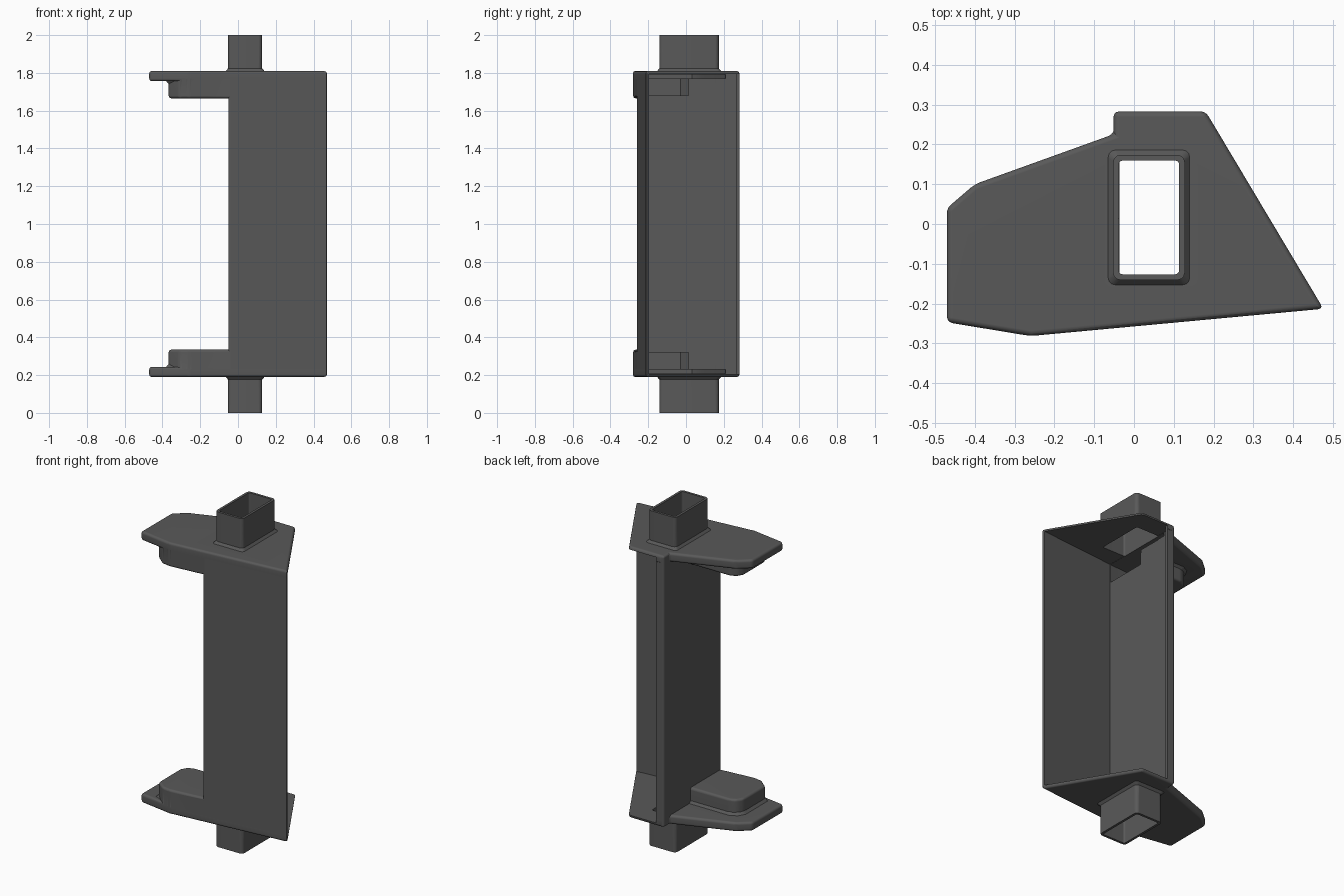
import bpy, bmesh, math

if "Cube" in bpy.data.objects:
    bpy.data.objects.remove(bpy.data.objects["Cube"])


def prism(name, pts, z0, z1, bevel=0.0, vertical_only=False, end=None):
    """Extruded outline with optional rounded edges or a different end outline."""
    bm = bmesh.new()
    base = bm.faces.new([bm.verts.new((x, y, z0)) for x, y in pts])
    far = [bm.verts.new((x, y, z1)) for x, y in (end or pts)]
    near = list(base.verts)
    bm.faces.new(far[::-1])
    for i in range(len(near)):
        j = (i + 1) % len(near)
        bm.faces.new((near[i], far[i], far[j], near[j]))
    bmesh.ops.recalc_face_normals(bm, faces=bm.faces)
    if bevel:
        edges = [e for e in bm.edges if not vertical_only
                 or abs(e.verts[0].co.z - e.verts[1].co.z) > 0.01]
        bmesh.ops.bevel(bm, geom=edges, offset=bevel, segments=3,
                        profile=0.5, affect='EDGES', clamp_overlap=True)
        bmesh.ops.recalc_face_normals(bm, faces=bm.faces)
    me = bpy.data.meshes.new(name)
    bm.to_mesh(me)
    bm.free()
    ob = bpy.data.objects.new(name, me)
    bpy.context.collection.objects.link(ob)
    return ob


def span(top, a, b):
    """Height range at the top, or mirrored about z = 1 for the bottom."""
    return (a, b) if top else (2 - a, 2 - b)


def rect(x0, x1, y0, y1, grow=0.0):
    return [(x0 - grow, y0 - grow), (x1 + grow, y0 - grow),
            (x1 + grow, y1 + grow), (x0 - grow, y1 + grow)]


def front(x, inset=0.0):
    """y of the slightly skewed front wall."""
    return -0.2815 + (x + 0.26) * 0.093 + inset


# outlines seen from above
plate = [(-0.47, -0.247), (-0.26, front(-0.26)), (0.476, front(0.476)),
         (0.18, 0.283), (-0.05, 0.283), (-0.05, 0.226), (-0.40, 0.10), (-0.47, 0.04)]
column = [(-0.051, front(-0.051, 0.0006)), (0.475, front(0.475, 0.0006)),
          (0.1795, 0.2824), (-0.051, 0.2824)]
boss = [(-0.367, -0.225), (-0.31, -0.272), (-0.26, front(-0.26, 0.0012)),
        (0.02, front(0.02, 0.0012)), (0.02, 0.03), (-0.31, 0.03),
        (-0.347, 0.012), (-0.367, -0.025)]
boss_mid = [(-0.366, -0.224), (-0.309, -0.268), (-0.26, front(-0.26, 0.004)),
            (0.02, front(0.02, 0.004)), (0.02, 0.028), (-0.31, 0.028),
            (-0.346, 0.010), (-0.366, -0.025)]
boss_foot = [(-0.385, -0.232), (-0.315, -0.264), (-0.26, front(-0.26, 0.005)),
             (0.02, front(0.02, 0.005)), (0.02, 0.047), (-0.314, 0.047),
             (-0.361, 0.024), (-0.385, -0.021)]
column_void = [(-0.036, front(-0.036, 0.017)), (0.70, front(0.70, 0.017)),
               (0.70, 0.5), (0.0, 0.5), (0.0, 0.266), (-0.036, 0.266)]
boss_void = [(-0.35, -0.215), (-0.305, -0.252), (-0.26, front(-0.26, 0.019)),
             (0.01, front(0.01, 0.019)), (0.01, 0.013), (-0.303, 0.013), (-0.35, -0.030)]
plate_void = [(-0.455, -0.23), (-0.26, -0.262), (0.012, front(0.012, 0.021)),
              (0.012, 0.215), (-0.05, 0.209), (-0.393, 0.086), (-0.455, 0.032)]
tube = (-0.053, 0.128, -0.141, 0.174)

# vertical channel
housing = prism("channel_housing", column, 0.1908, 1.8092, 0.012)
adds, cuts = [], [prism("channel_void", column_void, 0.2072, 1.7928)]
for top in (True, False):
    # end plate, arm boss and square tube at each end
    adds.append(prism("end_plate", plate, *span(top, 1.756, 1.81), 0.014))
    adds.append(prism("arm_boss", boss, *span(top, 1.665, 1.803), 0.014))
    adds.append(prism("tube", rect(*tube), *span(top, 1.80, 2.0), 0.02, True))
    # small flares where boss and tube meet the plate
    adds.append(prism("boss_flare", boss_mid, *span(top, 1.740, 1.762), end=boss_foot))
    adds.append(prism("tube_flare", rect(*tube, 0.015), *span(top, 1.8065, 1.826), 0.015,
                      True, end=rect(*tube, -0.002)))
    # hollows inside them
    cuts.append(prism("plate_void", plate_void, *span(top, 1.771, 1.7915)))
    cuts.append(prism("boss_void", boss_void, *span(top, 1.680, 1.7905)))
    cuts.append(prism("tube_void", rect(-0.0385, 0.1135, -0.1265, 0.1595),
                      *span(top, 1.75, 2.1), 0.01, True))

# combine into one thin shell
bpy.context.view_layer.objects.active = housing
housing.select_set(True)
for op, parts in (('UNION', adds), ('DIFFERENCE', cuts)):
    for part in parts:
        mod = housing.modifiers.new("cut", 'BOOLEAN')
        mod.operation = op
        mod.solver = 'EXACT'
        mod.object = part
        bpy.ops.object.modifier_apply(modifier=mod.name)
        bpy.data.objects.remove(part)

# smooth rounded edges while large faces stay flat
bpy.ops.object.shade_smooth_by_angle(angle=math.radians(35))
weighted = housing.modifiers.new("flat_faces", 'WEIGHTED_NORMAL')
weighted.keep_sharp = True

dark = bpy.data.materials.new("dark_grey")
dark.diffuse_color = (0.1, 0.1, 0.1, 1)
dark.use_nodes = True
dark.node_tree.nodes["Principled BSDF"].inputs["Base Color"].default_value = dark.diffuse_color
housing.data.materials.clear()
housing.data.materials.append(dark)
